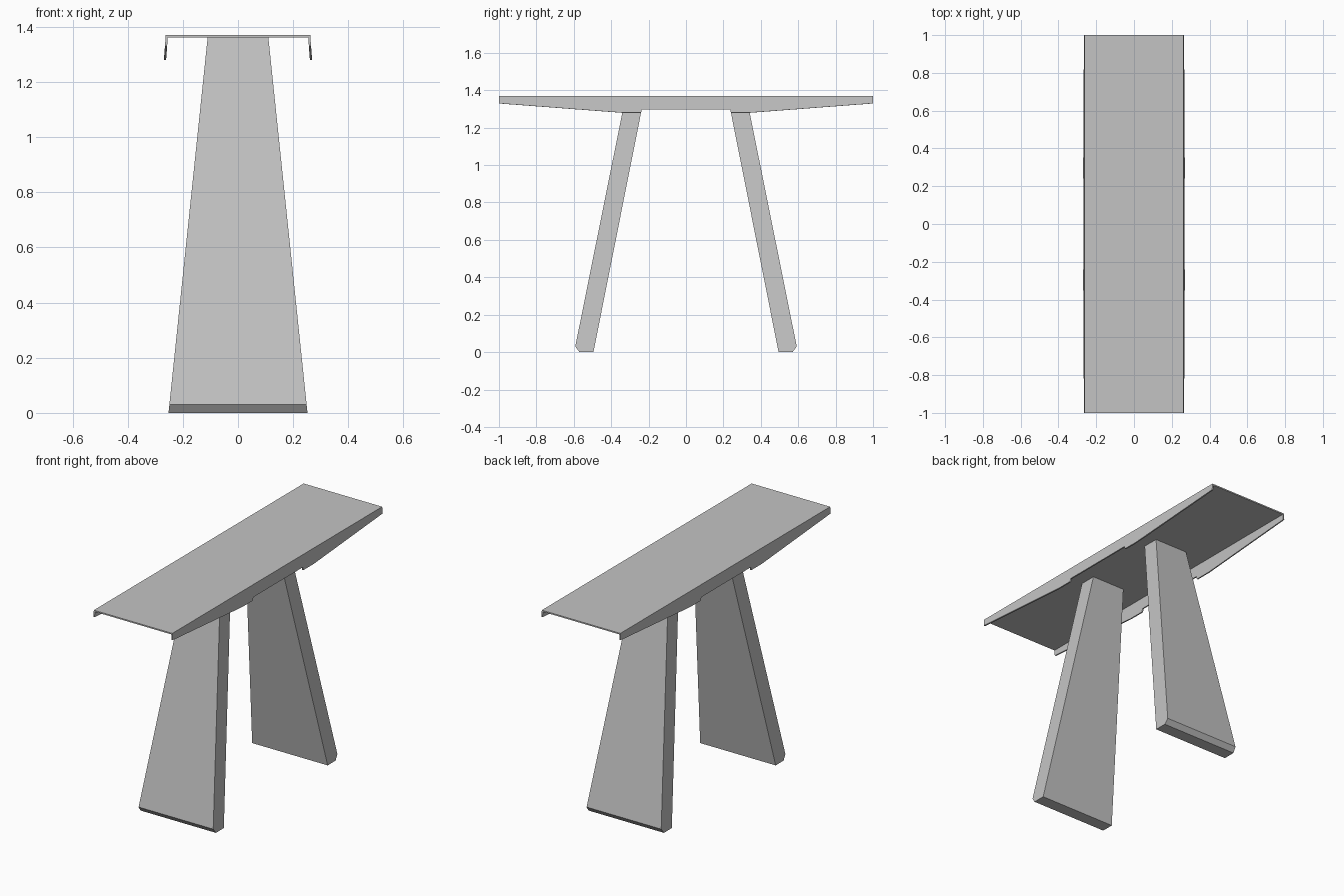
import bpy
import bmesh

cube = bpy.data.objects.get("Cube")
if cube:
    bpy.data.objects.remove(cube, do_unlink=True)

grey = bpy.data.materials.new("light grey")
grey.use_nodes = True
colour = (0.55, 0.55, 0.55, 1)
grey.diffuse_color = colour
grey.node_tree.nodes["Principled BSDF"].inputs["Base Color"].default_value = colour

TOP = 1.37
SHEET = 0.008


def make_object(name, bm):
    mesh = bpy.data.meshes.new(name)
    bm.to_mesh(mesh)
    bm.free()
    mesh.materials.append(grey)
    obj = bpy.data.objects.new(name, mesh)
    bpy.context.collection.objects.link(obj)
    return obj


# Folded sheet top: flat panel with a shaped, slightly splayed flange per side
bm = bmesh.new()
half_rim = [(-1, 1.33), (-0.34, 1.28), (-0.24, 1.28), (-0.236, 1.298)]
rim = half_rim + [(-y, z) for y, z in reversed(half_rim)]
corners = {}
for side in (-1, 1):
    def point(y, z):
        return bm.verts.new((side * (0.262 + (TOP - z) * 0.075), y, z))
    front, back = point(-1, TOP), point(1, TOP)
    corners[side] = (front, back)
    flange = [front] + [point(y, z) for y, z in rim] + [back]
    bm.faces.new(flange if side > 0 else flange[::-1])
bm.faces.new((corners[-1][0], corners[1][0], corners[1][1], corners[-1][1]))
table_top = make_object("table_top", bm)
fold = table_top.modifiers.new("Sheet thickness", 'SOLIDIFY')
fold.thickness = SHEET
fold.offset = -1
fold.use_even_offset = True


# Leaning tapered slab legs with a chamfered outer foot
def make_leg(name, direction):
    top_z = TOP - SHEET
    profile = [(0.224, top_z), (0.324, top_z), (0.592, 0.03), (0.57, 0), (0.495, 0)]
    bm = bmesh.new()
    sides = []
    for s in (-1, 1):
        sides.append([bm.verts.new((s * (0.252 - 0.142 * z / top_z), direction * y, z))
                      for y, z in profile])
    left, right = sides
    bm.faces.new(left)
    bm.faces.new(right[::-1])
    for i in range(len(profile)):
        j = (i + 1) % len(profile)
        bm.faces.new((left[j], left[i], right[i], right[j]))
    bmesh.ops.recalc_face_normals(bm, faces=bm.faces[:])
    make_object(name, bm)


make_leg("front_leg", -1)
make_leg("back_leg", 1)
